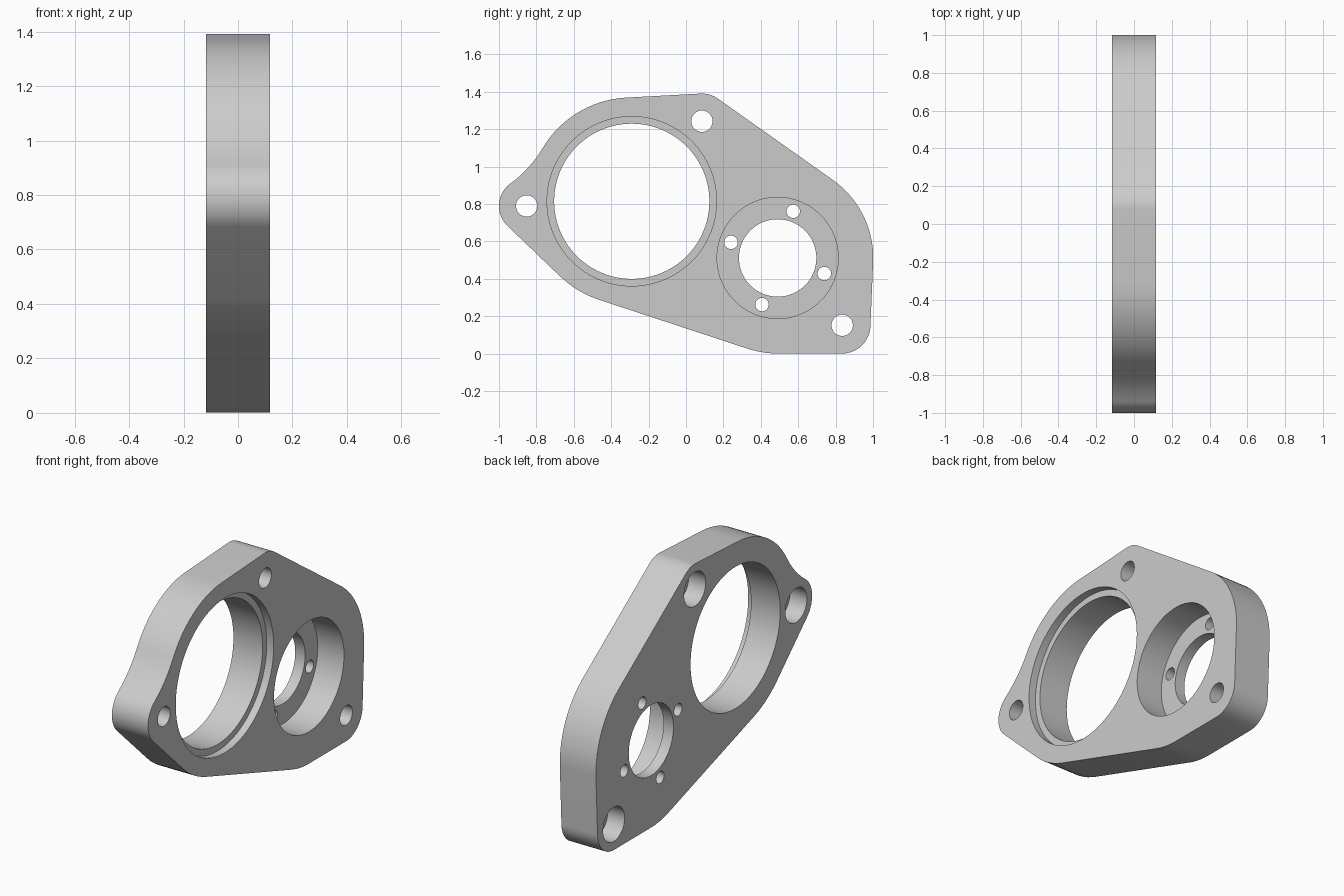
import bpy, bmesh, math
from mathutils import Vector, Matrix

if "Cube" in bpy.data.objects:
    bpy.data.objects.remove(bpy.data.objects["Cube"])

HALF = 0.117                      # half the plate thickness (along x)
BIG, POCKET = (-0.29, 0.815), (0.49, 0.512)
BOLTS = [(0.085, 1.243), (-0.852, 0.79), (0.835, 0.152)]

grey = bpy.data.materials.new("plain grey")
grey.diffuse_color = (0.6, 0.6, 0.6, 1)
grey.use_nodes = True
grey.node_tree.nodes["Principled BSDF"].inputs["Base Color"].default_value = grey.diffuse_color


def prism(name, pts, x0, x1):
    """Extrude a closed (y, z) profile from x0 to x1."""
    bm = bmesh.new()
    face = bm.faces.new([bm.verts.new((x0, y, z)) for y, z in pts])
    ext = bmesh.ops.extrude_face_region(bm, geom=[face])["geom"]
    bmesh.ops.translate(bm, vec=(x1 - x0, 0, 0),
                        verts=[g for g in ext if isinstance(g, bmesh.types.BMVert)])
    bmesh.ops.recalc_face_normals(bm, faces=bm.faces)
    mesh = bpy.data.meshes.new(name)
    bm.to_mesh(mesh)
    bm.free()
    mesh.materials.append(grey)
    ob = bpy.data.objects.new(name, mesh)
    bpy.context.collection.objects.link(ob)
    return ob


def fillet_centre(c1, r1, c2, r2, r):
    """Centre of a concave fillet touching two circles from outside."""
    a, b = r1 + r, r2 + r
    d = c2 - c1
    along = (a * a - b * b + d.length_squared) / (2 * d.length)
    t = d.normalized()
    return c1 + t * along + Vector((t.y, -t.x)) * math.sqrt(a * a - along * along)


def belt(circles):
    """Outline wrapping circles counterclockwise; negative radius is concave."""
    n = len(circles)
    normals = []
    for i in range(n):
        (c1, r1), (c2, r2) = circles[i], circles[(i + 1) % n]
        d = c2 - c1
        t = d.normalized()
        k = max(-1, min(1, (r1 - r2) / d.length))
        normals.append(t * k + Vector((t.y, -t.x)) * math.sqrt(1 - k * k))
    pts = []
    for i, (c, r) in enumerate(circles):
        a0 = math.atan2(normals[i - 1].y, normals[i - 1].x)
        a1 = math.atan2(normals[i].y, normals[i].x)
        sweep = (a1 - a0 + math.pi) % (2 * math.pi) - math.pi
        steps = max(3, math.ceil(abs(sweep) / math.radians(4)))
        for s in range(steps + 1):
            a = a0 + sweep * s / steps
            p = c + Vector((math.cos(a), math.sin(a))) * r
            if not pts or (p - pts[-1]).length > 1e-4:
                pts.append(p)
    return pts


# Plate outline: rounded lobes joined by tangent lines, one concave fillet
big, pocket = Vector(BIG), Vector(POCKET)
top, left, corner = (Vector(b) for b in BOLTS)
R_BIG, R_POCKET, R_LUG, R_FILLET = 0.555, 0.511, 0.148, 0.62
fillet = fillet_centre(big, R_BIG, left, R_LUG, R_FILLET)
if fillet.y < big.y:
    raise ValueError("fillet on wrong side")
plate = prism("mounting_plate", belt([
    (corner, 0.151), (pocket, R_POCKET), (top, R_LUG), (big, R_BIG),
    (fillet, -R_FILLET), (left, R_LUG), (big, R_BIG), (pocket, R_POCKET)]),
    -HALF, HALF)


def bore(centre, radius, x0=-0.3, x1=0.3, sides=64):
    """Cut a round hole through the plate between x0 and x1."""
    pts = [(centre[0] + radius * math.cos(2 * math.pi * i / sides),
            centre[1] + radius * math.sin(2 * math.pi * i / sides)) for i in range(sides)]
    cutter = prism("cutter", pts, x0, x1)
    cutter.hide_render = True
    mod = plate.modifiers.new("bore", "BOOLEAN")
    mod.operation, mod.solver, mod.object = "DIFFERENCE", "EXACT", cutter
    bpy.ops.object.modifier_apply(modifier=mod.name)
    bpy.data.objects.remove(cutter)


bpy.context.view_layer.objects.active = plate
plate.select_set(True)

# Large bore with a shallow step on the +x face
bore(BIG, 0.415, sides=96)
bore(BIG, 0.453, x0=HALF - 0.045, sides=96)

# Deep pocket with a centre hole and four screw holes
bore(POCKET, 0.207)
bore(POCKET, 0.324, x0=HALF - 0.17, sides=80)
for i in range(4):
    a = math.radians(71.5 + 90 * i)
    bore((POCKET[0] + 0.263 * math.cos(a), POCKET[1] + 0.263 * math.sin(a)), 0.036, sides=32)

# Corner bolt holes, counterbored from the -x face
for b in BOLTS:
    bore(b, 0.057, sides=40)
    bore(b, 0.1, x1=-HALF + 0.11, sides=48)

bpy.ops.object.shade_smooth_by_angle(angle=math.radians(30))
